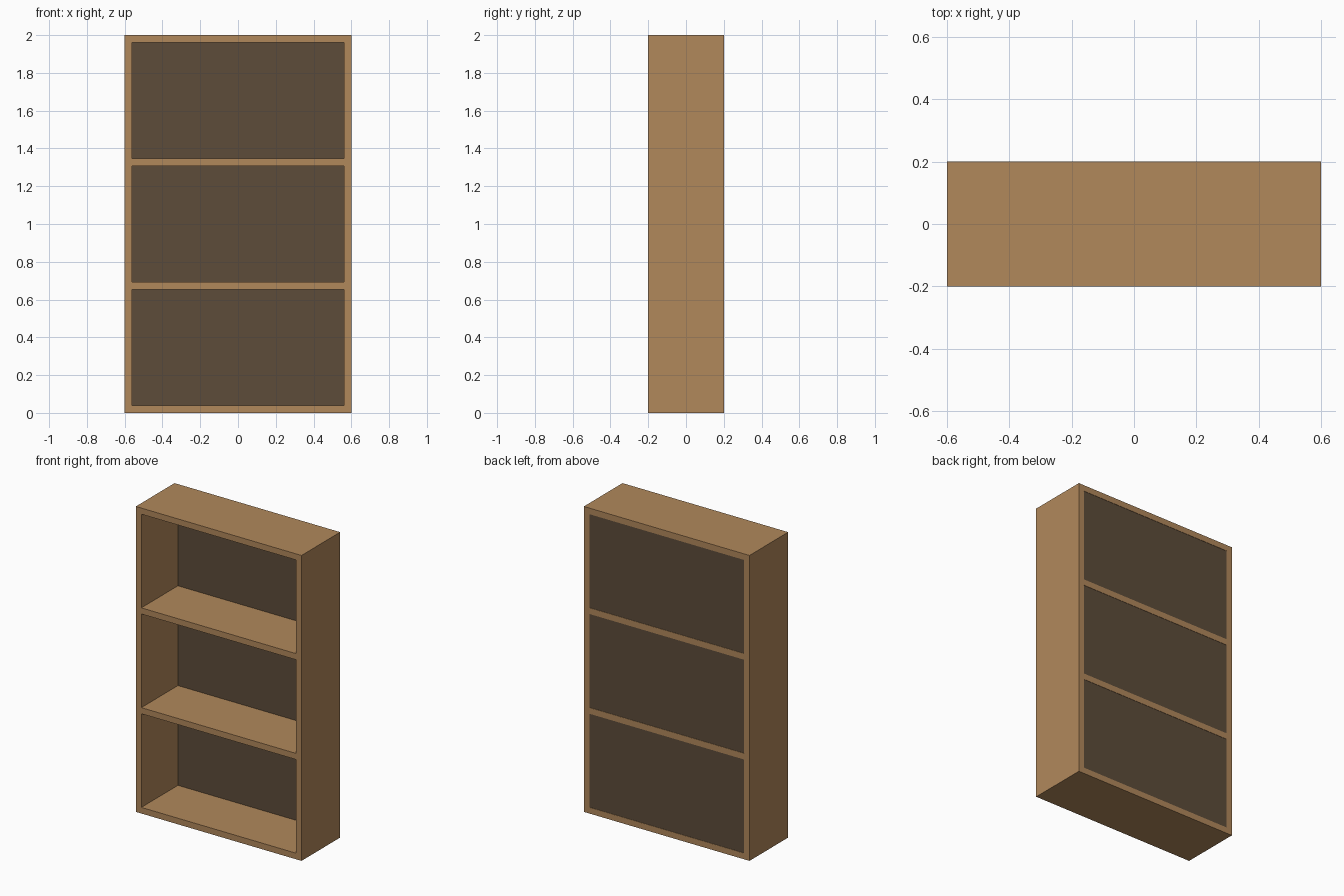
import bpy

cube = bpy.data.objects.get("Cube")
if cube:
    bpy.data.objects.remove(cube, do_unlink=True)

WIDTH, DEPTH, HEIGHT, BOARD = 1.2, 0.4, 2.0, 0.04
SHELVES = 4
PANEL, RECESS = 0.02, 0.002


def make_material(name, rgb):
    mat = bpy.data.materials.new(name)
    mat.use_nodes = True
    colour = (*rgb, 1)
    mat.diffuse_color = colour
    mat.node_tree.nodes["Principled BSDF"].inputs["Base Color"].default_value = colour
    return mat


def board(name, centre, size, mat):
    bpy.ops.mesh.primitive_cube_add(size=1, location=centre)
    obj = bpy.context.object
    obj.name = name
    obj.scale = size
    bpy.ops.object.transform_apply(location=False, rotation=False, scale=True)
    obj.data.materials.append(mat)
    return obj


wood = make_material("light_brown_wood", (0.44, 0.246, 0.105))
dark = make_material("dark_brown_wood", (0.109, 0.072, 0.042))

# Upright side boards
for name, side in (("left_side", 1), ("right_side", -1)):
    board(name, (side * (WIDTH - BOARD) / 2, 0, HEIGHT / 2), (BOARD, DEPTH, HEIGHT), wood)

# Bottom, two shelves and top, evenly spaced between the sides
inner = WIDTH - 2 * BOARD
step = (HEIGHT - BOARD) / (SHELVES - 1)
for i, name in enumerate(("bottom_board", "lower_shelf", "upper_shelf", "top_board")):
    board(name, (0, 0, i * step + BOARD / 2), (inner, DEPTH, BOARD), wood)

# Dark back panel, set just inside the rear edges of the boards
board("back_panel", (0, DEPTH / 2 - RECESS - PANEL / 2, HEIGHT / 2),
      (inner, PANEL, HEIGHT - BOARD), dark)
